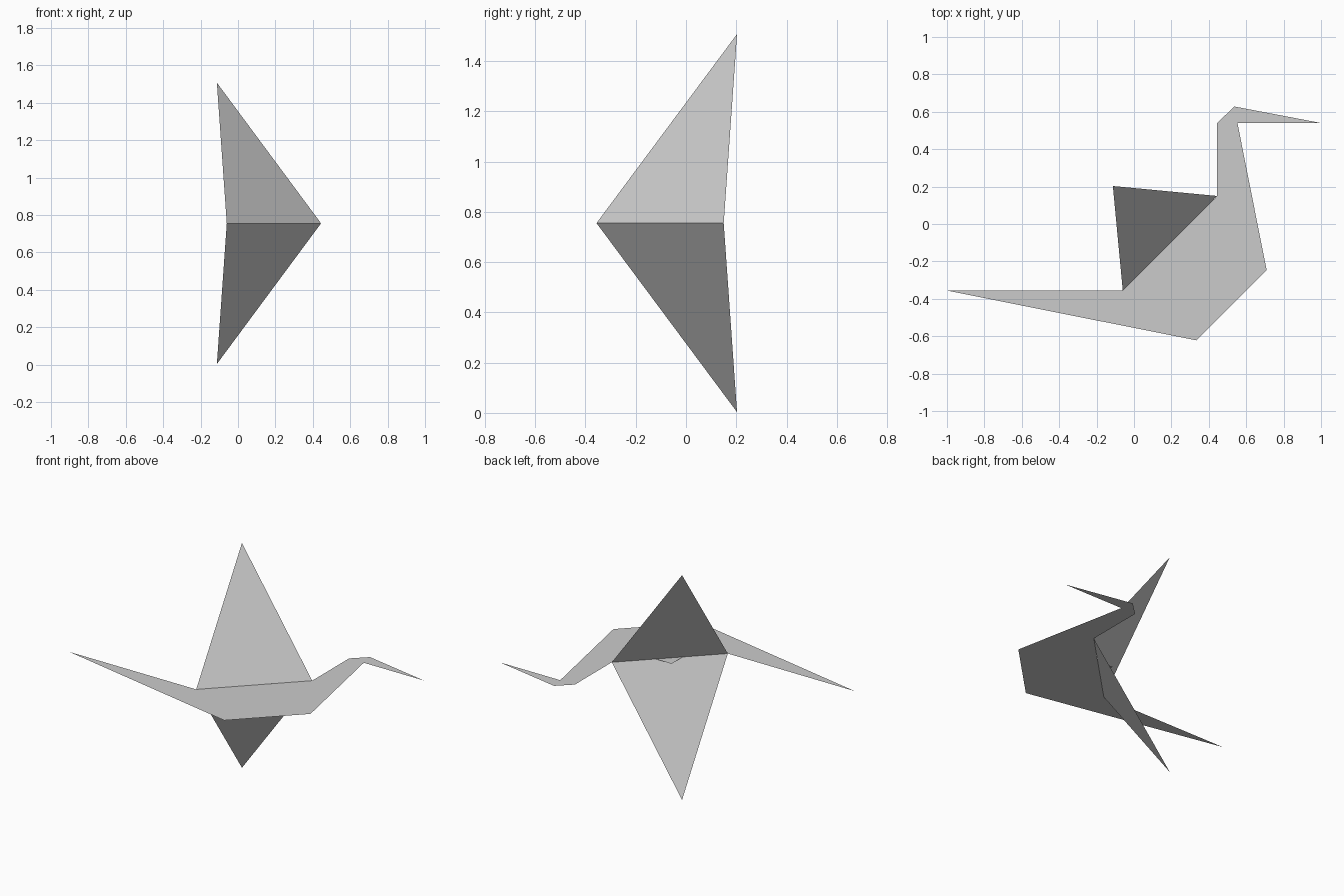
import bpy

if "Cube" in bpy.data.objects:
    bpy.data.objects.remove(bpy.data.objects["Cube"])

MID = 0.755            # height of the flat folded body
HINGE_A = (-0.06, -0.356)
HINGE_B = (0.444, 0.15)


def sheet(name, points):
    """Flat paper panel from an outline of 3D points."""
    mesh = bpy.data.meshes.new(name)
    mesh.from_pydata(points, [], [range(len(points))])
    mesh.update()
    obj = bpy.data.objects.new(name, mesh)
    bpy.context.collection.objects.link(obj)
    return obj


def flat(outline):
    return [(x, y, MID) for x, y in outline]


# Folded body with tail, neck and head, all in one plane
sheet("body", flat([
    (-1.0, -0.356), (0.334, -0.622), (0.709, -0.246), (0.553, 0.54),
    (1.0, 0.54), (0.537, 0.628), (0.444, 0.54), HINGE_B,
    (0.255, -0.04), (0.135, -0.16), HINGE_A,
]))

# Small centre peak poking out between the wings
sheet("centre_peak", flat([(0.255, -0.04), (0.135, -0.04), (0.135, -0.16)]))

# Wings spread to both sides of the body plane
for name, side in (("upper_wing", 1), ("lower_wing", -1)):
    tip = (-0.113, 0.203, MID + side * 0.752)
    points = flat([HINGE_A, HINGE_B]) + [tip]
    sheet(name, points[::side])
